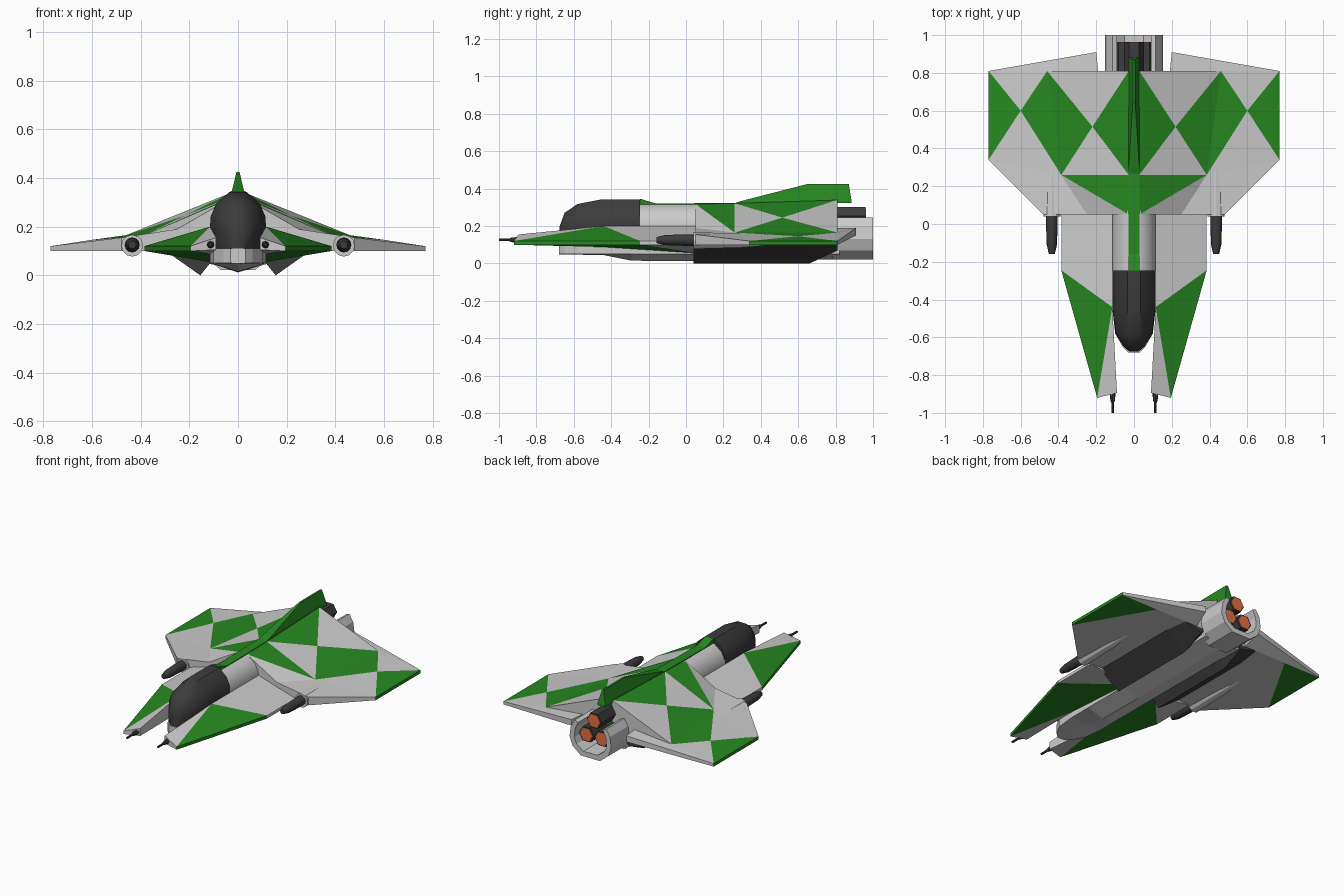
import bpy, bmesh, math

if "Cube" in bpy.data.objects:
    bpy.data.objects.remove(bpy.data.objects["Cube"])

def material(name, rgb):
    m = bpy.data.materials.new(name)
    m.diffuse_color = (*rgb, 1)
    m.use_nodes = True
    m.node_tree.nodes["Principled BSDF"].inputs["Base Color"].default_value = m.diffuse_color
    return m

GREY = None
GREEN = material("green", (0.02, 0.25, 0.015))
DARK = material("dark", (0.045, 0.045, 0.045))
ORANGE = material("orange", (0.8, 0.16, 0.05))

def finish(name, bm, mats, mirror=False, smooth=False):
    bmesh.ops.recalc_face_normals(bm, faces=bm.faces)
    me = bpy.data.meshes.new(name)
    bm.to_mesh(me)
    bm.free()
    for m in mats:
        me.materials.append(m)
    ob = bpy.data.objects.new(name, me)
    bpy.context.collection.objects.link(ob)
    if mirror:
        ob.modifiers.new("mirror", 'MIRROR').use_mirror_merge = False
    if smooth:
        bpy.ops.object.select_all(action='DESELECT')
        ob.select_set(True)
        bpy.context.view_layer.objects.active = ob
        bpy.ops.object.shade_smooth_by_angle(angle=math.radians(40))
    return ob

def panels(name, pts, grey, green):
    """Mirrored faceted shell; faces are strings of point letters."""
    bm = bmesh.new()
    v = {k: bm.verts.new(p) for k, p in pts.items()}
    for idx, group in enumerate((grey, green)):
        for word in group.split():
            bm.faces.new([v[c] for c in word]).material_index = idx
    base = bpy.data.materials.get("grey") or material("grey", (0.8, 0.8, 0.8))
    return finish(name, bm, [base, GREEN], mirror=True)

def loft(name, rings, mat=None, mirror=False, smooth=False):
    """Skin closed rings of equal count, capped at both ends."""
    bm = bmesh.new()
    vs = [[bm.verts.new(p) for p in r] for r in rings]
    n = len(vs[0])
    for a, b in zip(vs, vs[1:]):
        for i in range(n):
            j = (i + 1) % n
            bm.faces.new((a[i], a[j], b[j], b[i]))
    bm.faces.new(vs[0])
    bm.faces.new(vs[-1])
    return finish(name, bm, [mat] if mat else [], mirror, smooth)

def tube(name, x, z, stations, n, mat=None, mirror=False, smooth=False):
    rings = [[(x + r * math.cos(2 * math.pi * i / n), y, z + r * math.sin(2 * math.pi * i / n))
              for i in range(n)] for y, r in stations]
    return loft(name, rings, mat, mirror, smooth)

def prism(name, section, ys, mat=None, mirror=False):
    return loft(name, [[(x, y, z) for x, z in section] for y in ys], mat, mirror)

# Main wings with the checkered top; lower-case letters are underside points
panels("wing", {
    'A': (.028, .05, .318), 'B': (.028, .26, .322), 'C': (.028, .81, .34),
    'D': (.385, .26, .165), 'E': (.46, .81, .165), 'F': (.22, .515, .245),
    'G': (.6, .6, .146), 'H': (.77, .81, .12), 'I': (.77, .34, .12),
    'J': (.48, .05, .155), 'K': (.25, .05, .19),
    'N': (.2, .91, .19), 'P': (.19, .81, .19),
    'a': (.028, .05, .10), 'c': (.028, .81, .10), 'h': (.77, .81, .10),
    'i': (.77, .34, .10), 'j': (.48, .05, .10), 'n': (.2, .91, .15),
    'p': (.19, .81, .10), 't': (.5, .81, .10)},
    "BDF CFE EGH DIG DJI AKD KJD HNPE CEPpc PNnp HhnN hnpt ajitpc AKJja JIij AacCB",
    "ADB BFC DEF DGE HIG iht IHhi")

# Forward prongs beside the cockpit
panels("nose_prong", {
    'A': (.385, -.245, .12), 'B': (.115, -.44, .20), 'C': (.195, -.92, .12),
    'D': (.09, -.895, .155), 'E': (.115, .06, .20), 'F': (.385, .06, .12),
    'a': (.385, -.245, .10), 'b': (.115, -.44, .088), 'c': (.195, -.92, .10),
    'd': (.09, -.895, .105), 'e': (.115, .06, .055), 'f': (.385, .06, .10)},
    "BCD AFEB aef cdb DCcd DBbd BEeb EFfe AFfa", "ABC acb abe ACca")

# Canopy and fuselage behind it share one rounded section
def hump(y, w, top):
    half = [(.88, 0), (1, .4), (.98, .58), (.78, .8), (.3, 1)]
    pts = half + [(-x, k) for x, k in reversed(half)]
    return [(x * w, y, .10 + (top - .10) * k) for x, k in pts]

loft("canopy", [hump(-.675, .025, .2), hump(-.65, .055, .27), hump(-.58, .098, .318),
                hump(-.45, .115, .343), hump(-.245, .115, .343)], DARK, smooth=True)
loft("fuselage", [hump(-.245, .115, .316), hump(.1, .115, .316)], smooth=True)

# Chin and belly keel
belly = [(-.68, .03, .048), (-.65, .06, .048), (-.58, .1, .047), (-.44, .115, .045),
         (-.29, .115, .015), (.04, .115, .012), (.82, .13, .022)]
loft("belly", [[(-w, y, .11), (-w, y, .05), (0, y, low), (w, y, .05), (w, y, .11)]
               for y, w, low in belly])

# Green spine strip and tail fin
spine = [(-.245, .346), (-.16, .32), (.26, .324), (.81, .342)]
loft("spine", [[(-.03, y, .1), (.03, y, .1), (.03, y, z), (-.03, y, z)] for y, z in spine], GREEN)
loft("tail_fin", [[(-w, y0, z), (w, y0, z), (w, y1, z), (-w, y1, z)]
                  for w, y0, y1, z in ((.028, .26, .885, .322), (.028, .3, .885, .335),
                                       (.006, .65, .87, .425))], GREEN)

# Dark keels under the wings
loft("under_keel", [[(.115, y, .05), (.155, y, 0), (.3, y, .102), (.12, y, .102)] for y in (.04, .66)]
     + [[(.12, .81, .09), (.155, .81, .07), (.28, .81, .102), (.12, .81, .102)]], DARK, mirror=True)

# Open-topped engine shroud
outer = [(.07, .022), (.13, .07), (.153, .13), (.143, .2), (.115, .245)]
inner = [(.09, .235), (.112, .19), (.118, .13), (.1, .09), (.05, .055)]
half = outer + inner
prism("engine_shroud", outer + inner + [(-x, z) for x, z in reversed(inner)]
      + [(-x, z) for x, z in reversed(outer)], (.78, 1.0))

# Three hexagonal engines with glowing ends
for label, x, z in (("top", 0, .255), ("right", .056, .15), ("left", -.056, .15)):
    tube(label + "_engine", x, z, [(.75, .054), (.96, .054)], 6, DARK)
    tube(label + "_engine_glow", x, z, [(.955, .046), (.963, .046)], 6, ORANGE)

# Wing cannons in their fairings
tube("cannon_fairing", .435, .122, [(.04, .045), (.3, .038), (.58, .012)], 12, mirror=True)
tube("wing_cannon", .435, .125, [(-.158, .016), (-.11, .027), (.0, .031), (.06, .031)], 12, DARK,
     mirror=True, smooth=True)

# Slim nose guns
tube("nose_gun", .113, .126, [(-1.0, .007), (-.945, .007), (-.935, .012), (-.88, .017), (-.86, .017)],
     8, DARK, mirror=True)
